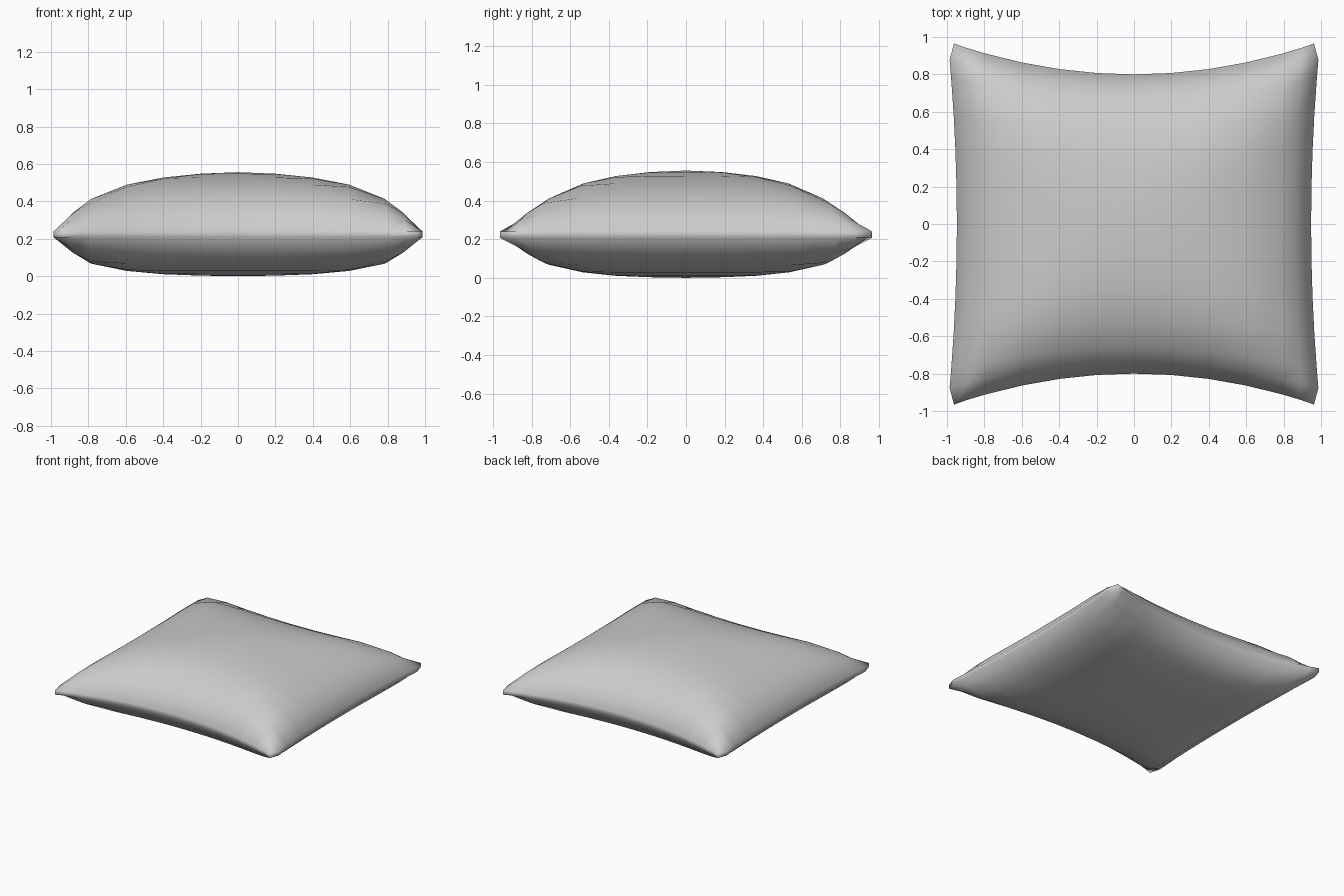
import bpy, bmesh

if "Cube" in bpy.data.objects:
    bpy.data.objects.remove(bpy.data.objects["Cube"])

# Grid stations from centre to seam, with puffiness of the top and bottom at each
HALF = [0, 0.2, 0.4, 0.6, 0.8, 0.9, 1.0]
TOP = [1, 0.975, 0.91, 0.79, 0.55, 0.33, 0]
BOTTOM = [1, 0.985, 0.95, 0.865, 0.68, 0.40, 0]
SEAM_TOP, SEAM_BOTTOM, HEIGHT = 0.24, 0.208, 0.556
N = len(HALF) - 1
IDX = range(-N, N + 1)


def puff(table, i, j):
    """Blend the two edge fall-offs so the corners stay full."""
    a, b = 1 - table[abs(i)], 1 - table[abs(j)]
    return max(0.0, 1 - (a ** 4 + b ** 4) ** 0.25)


def station(i):
    return HALF[abs(i)] * (1 if i >= 0 else -1)


def plan(i, j):
    """Pinched outline: deep curve on front and back, shallow on the sides."""
    u, v = station(i), station(j)
    x = u * (0.995 - 0.048 * (1 - v * v) * u ** 4)
    y = v * (0.975 - 0.175 * (1 - u * u) * abs(v))
    if abs(i) == N and abs(j) == N:      # blunt corner tips
        x, y = x * 0.967, y * 0.99
    return x, y


bm = bmesh.new()


def skin(table, seam, reach, flip):
    verts = {}
    for i in IDX:
        for j in IDX:
            x, y = plan(i, j)
            verts[i, j] = bm.verts.new((x, y, seam + reach * puff(table, i, j)))
    for i in IDX[:-1]:
        for j in IDX[:-1]:
            q = [verts[i, j], verts[i + 1, j], verts[i + 1, j + 1], verts[i, j + 1]]
            bm.faces.new(q[::-1] if flip else q)
    return verts


# Top and bottom panels
top = skin(TOP, SEAM_TOP, HEIGHT - SEAM_TOP, False)
bottom = skin(BOTTOM, SEAM_BOTTOM, -SEAM_BOTTOM, True)

# Narrow seam band joining them
loop = ([(i, -N) for i in IDX[:-1]] + [(N, j) for j in IDX[:-1]]
        + [(-i, N) for i in IDX[:-1]] + [(-N, -j) for j in IDX[:-1]])
for a, b in zip(loop, loop[1:] + loop[:1]):
    bm.faces.new((bottom[a], bottom[b], top[b], top[a]))

bmesh.ops.recalc_face_normals(bm, faces=bm.faces)
for f in bm.faces:
    f.smooth = True
mesh = bpy.data.meshes.new("cushion")
bm.to_mesh(mesh)
bm.free()
cushion = bpy.data.objects.new("cushion", mesh)
bpy.context.collection.objects.link(cushion)
